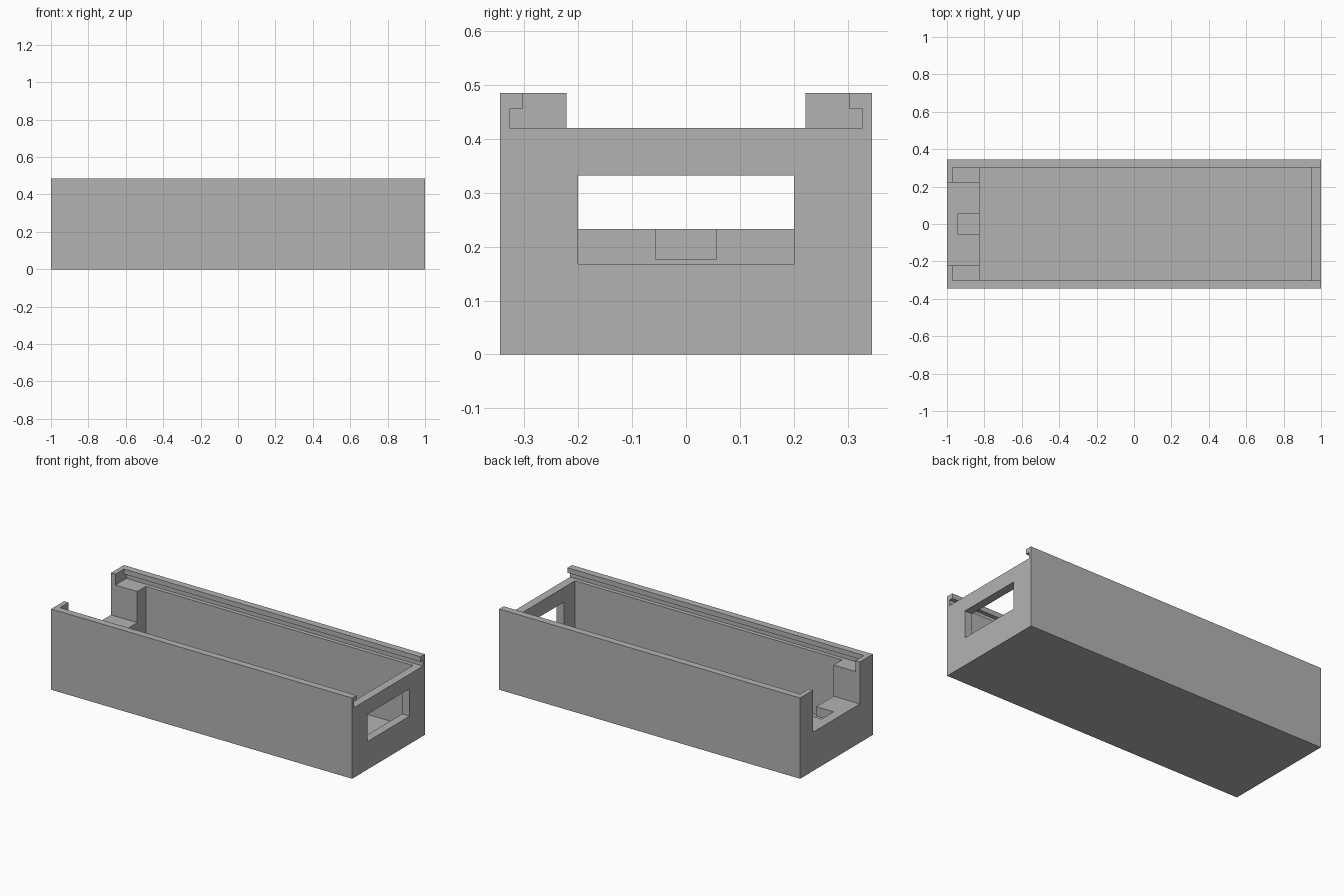
import bpy

cube = bpy.data.objects.get("Cube")
if cube:
    bpy.data.objects.remove(cube, do_unlink=True)

grey = bpy.data.materials.new("plain grey")
grey.use_nodes = True
GREY = (0.45, 0.45, 0.45, 1)
grey.diffuse_color = GREY
grey.node_tree.nodes["Principled BSDF"].inputs["Base Color"].default_value = GREY


def block(name, x0, x1, half_y, z0, z1):
    """Box centred on y, given by its limits."""
    bpy.ops.mesh.primitive_cube_add(size=1, location=((x0 + x1) / 2, 0, (z0 + z1) / 2))
    ob = bpy.context.object
    ob.name = name
    ob.scale = (x1 - x0, 2 * half_y, z1 - z0)
    bpy.ops.object.transform_apply(location=True, rotation=False, scale=True)
    ob.data.materials.append(grey)
    return ob


LENGTH, WIDTH, TOP = 1.0, 0.345, 0.485
RIM, LIP = 0.42, 0.455          # slot floor and underside of the overhanging lip
INNER, OVER = 0.303, 0.1        # cavity half width, cutter overshoot
BACK, FRONT = -0.825, 0.95      # cavity ends

case = block("case_body", -LENGTH, LENGTH, WIDTH, 0, TOP)

cutters = [
    # main cavity
    block("cavity_cutter", BACK, FRONT, INNER, 0.045, TOP + OVER),
    # sliding lid channel: narrow mouth above a wider groove, open at one end
    block("lid_mouth_cutter", -0.97, LENGTH + OVER, INNER, RIM, TOP + OVER),
    block("lid_groove_cutter", -0.97, LENGTH + OVER, 0.327, RIM, LIP),
    # end window
    block("window_cutter", 0.9, LENGTH + OVER, 0.2, 0.168, 0.332),
    # open notch over the solid end block, and the small recess in it
    block("notch_cutter", -LENGTH - OVER, BACK + 0.05, 0.222, 0.233, TOP + OVER),
    block("recess_cutter", -0.94, BACK + 0.05, 0.057, 0.177, 0.3),
]

# Carve the case, then discard the cutters
bpy.ops.object.select_all(action="DESELECT")
bpy.context.view_layer.objects.active = case
case.select_set(True)
for cutter in cutters:
    cutter.hide_render = True
    mod = case.modifiers.new(cutter.name, "BOOLEAN")
    mod.operation = "DIFFERENCE"
    mod.solver = "EXACT"
    mod.object = cutter
    bpy.ops.object.modifier_apply(modifier=mod.name)
for cutter in cutters:
    bpy.data.objects.remove(cutter, do_unlink=True)
